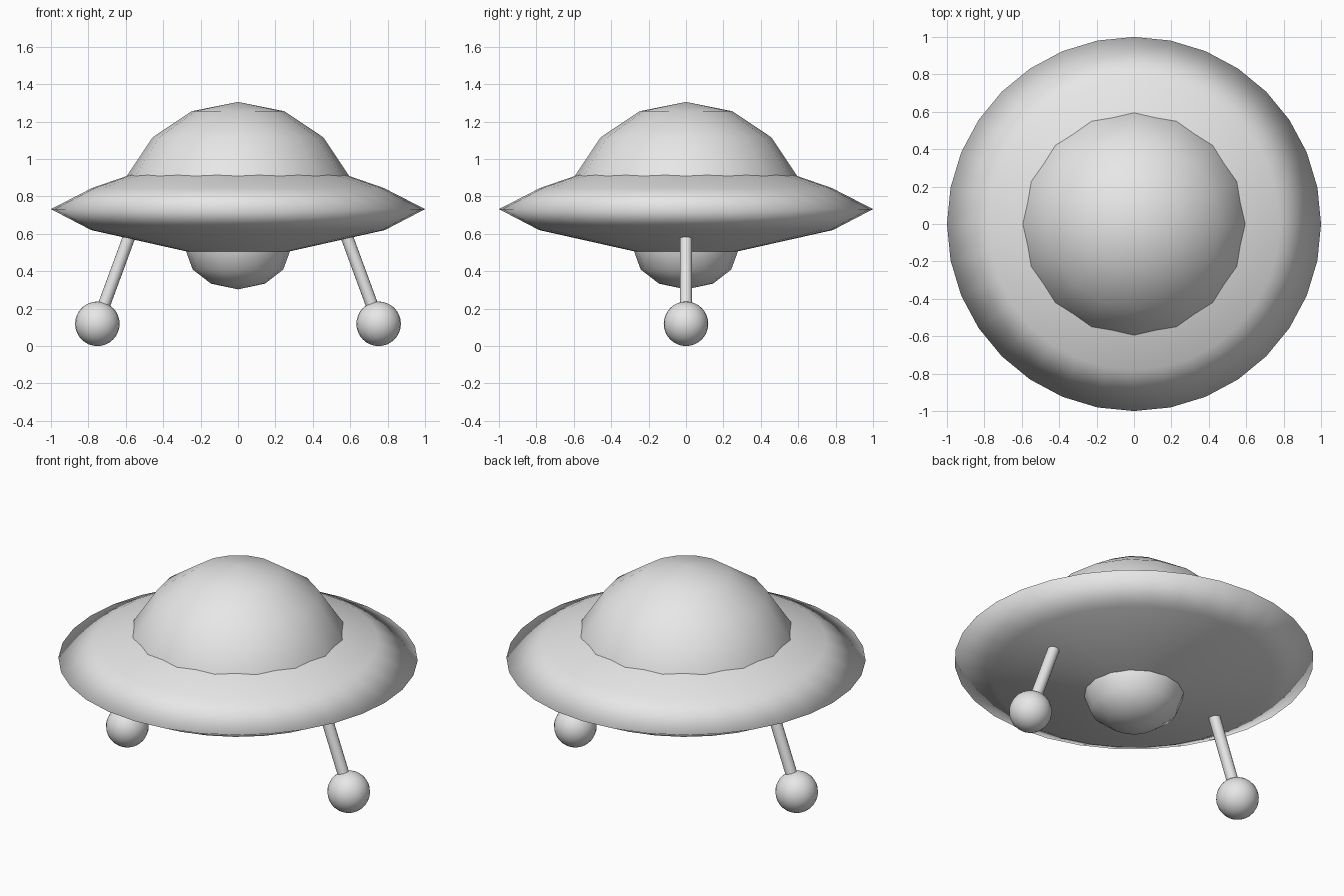
import bpy
import bmesh
import math
from mathutils import Vector

cube = bpy.data.objects.get("Cube")
if cube:
    bpy.data.objects.remove(cube, do_unlink=True)

grey = bpy.data.materials.new("light_grey")
grey.use_nodes = True
grey.diffuse_color = (0.8, 0.8, 0.8, 1)
grey.node_tree.nodes["Principled BSDF"].inputs["Base Color"].default_value = (0.8, 0.8, 0.8, 1)


def add_object(name, bm):
    """Turn a bmesh into a smooth-shaded grey object."""
    bmesh.ops.recalc_face_normals(bm, faces=bm.faces)
    for face in bm.faces:
        face.smooth = True
    mesh = bpy.data.meshes.new(name)
    bm.to_mesh(mesh)
    bm.free()
    mesh.materials.append(grey)
    obj = bpy.data.objects.new(name, mesh)
    bpy.context.collection.objects.link(obj)
    return obj


def lathe(name, profile, sides):
    """Spin a (radius, height) profile around the z axis."""
    bm = bmesh.new()
    verts = [bm.verts.new((r, 0, z)) for r, z in profile]
    edges = [bm.edges.new(pair) for pair in zip(verts, verts[1:])]
    bmesh.ops.spin(bm, geom=verts + edges, cent=(0, 0, 0), axis=(0, 0, 1),
                   angle=math.tau, steps=sides, use_merge=True)
    bmesh.ops.remove_doubles(bm, verts=bm.verts, dist=0.0005)
    return add_object(name, bm)


# Saucer hull, cockpit dome and belly pod
lathe("saucer_hull", [(0, 0.98), (0.35, 0.97), (0.58, 0.914), (0.78, 0.845), (1, 0.732),
                      (0.785, 0.62), (0.28, 0.507), (0, 0.45)], 32)
dome_radius, dome_centre = 0.645, 0.66
dome_arc = [math.radians(22.5 * i) for i in range(5)]
lathe("dome", [(dome_radius * math.cos(a), dome_centre + dome_radius * math.sin(a))
               for a in dome_arc], 16)
lathe("belly_pod", [(0.29, 0.6), (0.279, 0.51), (0.242, 0.409), (0.145, 0.334), (0, 0.303)], 16)

# Landing legs with ball feet, one on each side
for side, sign in (("left", 1), ("right", -1)):
    top = Vector((0.578 * sign, 0, 0.595))
    foot = Vector((0.752 * sign, 0, 0.122))
    axis = top - foot
    bm = bmesh.new()
    bmesh.ops.create_cone(bm, cap_ends=False, segments=16, radius1=0.033, radius2=0.033,
                          depth=axis.length)
    bmesh.ops.rotate(bm, verts=bm.verts, matrix=axis.to_track_quat("Z", "Y").to_matrix())
    bmesh.ops.translate(bm, verts=bm.verts, vec=(top + foot) / 2)
    add_object(side + "_leg", bm)

    bm = bmesh.new()
    bmesh.ops.create_uvsphere(bm, u_segments=24, v_segments=16, radius=0.119)
    bmesh.ops.translate(bm, verts=bm.verts, vec=foot - Vector((0, 0, 0.003)))
    add_object(side + "_foot", bm)
